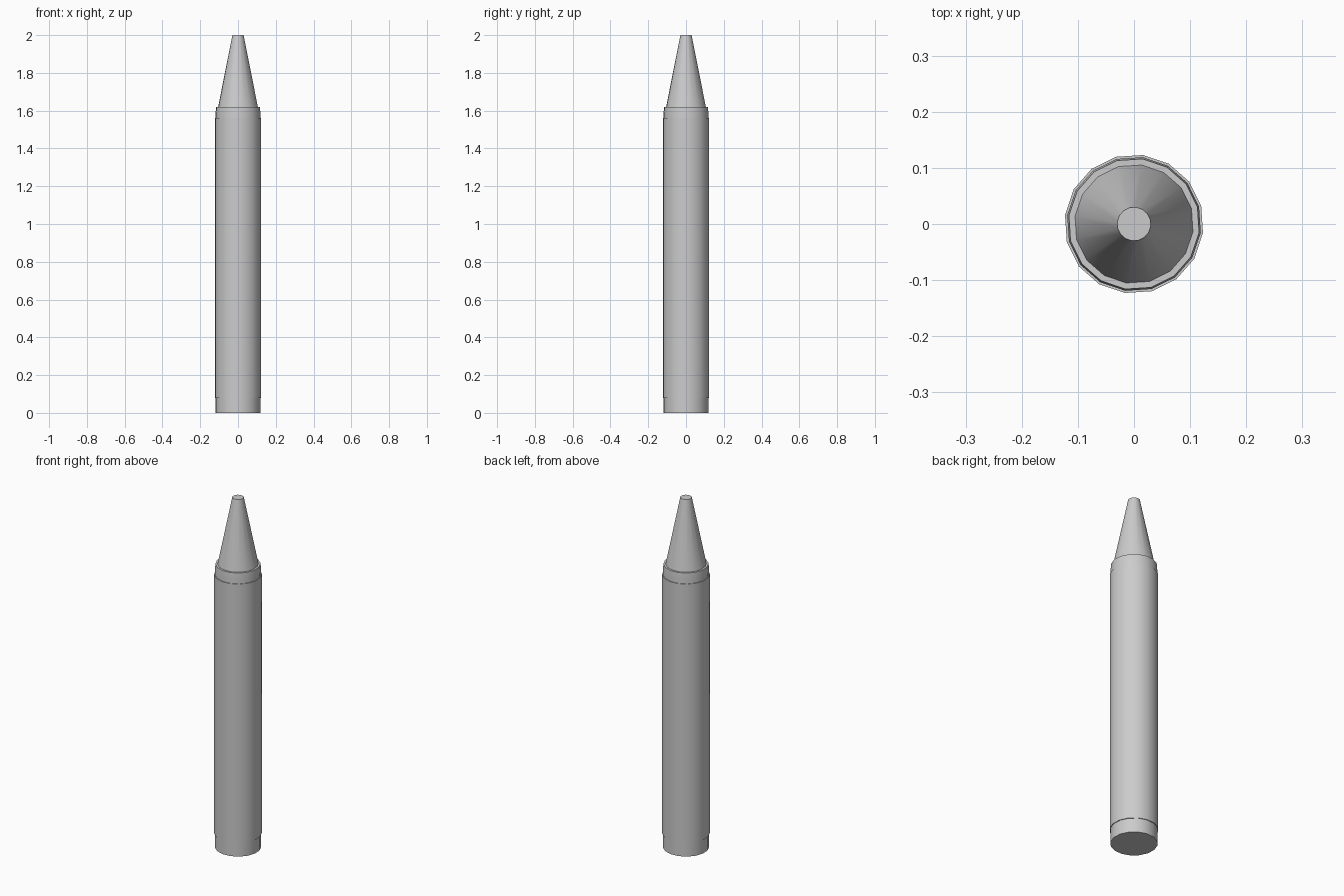
import bpy, bmesh, math

if "Cube" in bpy.data.objects:
    bpy.data.objects.remove(bpy.data.objects["Cube"])

SIDES = 16
PHASE = math.radians(-7.5)


def lathe(name, profile, cap):
    """Spin a (radius, height) profile around z into a 16-sided body."""
    bm = bmesh.new()
    rings = []
    for r, z in profile:
        rings.append([bm.verts.new((r * math.cos(PHASE + math.tau * i / SIDES),
                                    r * math.sin(PHASE + math.tau * i / SIDES), z))
                      for i in range(SIDES)])
    for low, high in zip(rings, rings[1:]):
        for i in range(SIDES):
            j = (i + 1) % SIDES
            bm.faces.new((low[i], low[j], high[j], high[i]))
    if cap:
        bm.faces.new(rings[0][::-1])
        bm.faces.new(rings[-1])
    mesh = bpy.data.meshes.new(name)
    bm.to_mesh(mesh)
    bm.free()
    obj = bpy.data.objects.new(name, mesh)
    bpy.context.collection.objects.link(obj)
    bpy.ops.object.select_all(action='DESELECT')
    obj.select_set(True)
    bpy.context.view_layer.objects.active = obj
    bpy.ops.object.shade_smooth_by_angle(angle=math.radians(30))
    return obj


# Wax stick: straight body, narrow shoulder, blunt cone tip
lathe("wax_stick", [(0.12, 0), (0.12, 1.585), (0.117, 1.62),
                    (0.106, 1.62), (0.03, 2.0)], cap=True)

# Paper wrapper: thin sleeve whose end lips meet the stick
lathe("paper_wrapper", [(0.12, 0.08), (0.124, 0.08),
                        (0.124, 1.56), (0.12, 1.56)], cap=False)
